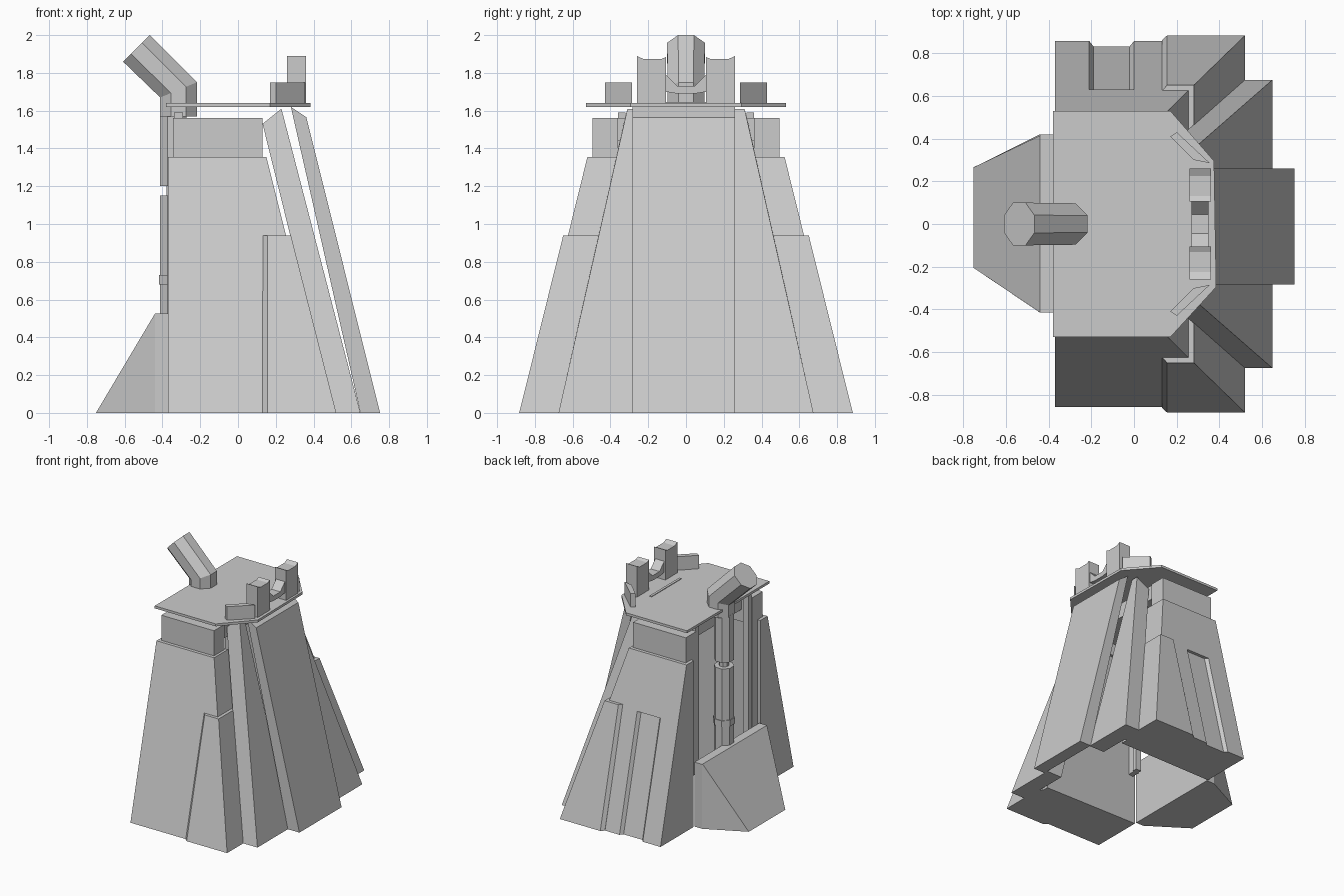
import bpy, bmesh
from math import cos, sin, pi, radians

if "Cube" in bpy.data.objects:
    bpy.data.objects.remove(bpy.data.objects["Cube"])


def build(name, rings):
    """Closed solid lofted through rings of equal point count."""
    bm = bmesh.new()
    vs = [[bm.verts.new(p) for p in r] for r in rings]
    n = len(rings[0])
    bm.faces.new(vs[0])
    bm.faces.new(vs[-1])
    for a, b in zip(vs, vs[1:]):
        for i in range(n):
            j = (i + 1) % n
            bm.faces.new((a[i], a[j], b[j], b[i]))
    bmesh.ops.recalc_face_normals(bm, faces=bm.faces)
    me = bpy.data.meshes.new(name)
    bm.to_mesh(me)
    bm.free()
    ob = bpy.data.objects.new(name, me)
    bpy.context.collection.objects.link(ob)
    return ob


def loft(name, low, z0, high, z1, s=1):
    """Two plan outlines at two heights, s flips y."""
    return build(name, [[(x, s * y, z0) for x, y in low],
                        [(x, s * y, z1) for x, y in high]])


def box(name, x0, x1, y0, y1, z0, z1, s=1):
    p = [(x0, y0), (x1, y0), (x1, y1), (x0, y1)]
    return loft(name, p, z0, p, z1, s)


def octagon(cx, z, flat, tilt=0.0):
    """Octagon ring of half width flat, tilted towards -x."""
    r = flat / cos(pi / 8)
    pts = []
    for i in range(8):
        a = pi / 8 + i * pi / 4
        u = r * cos(a)
        pts.append((cx + u * cos(tilt), r * sin(a), z + u * sin(tilt)))
    return pts


def wall_plan(z, notch):
    t = z / 1.355
    y, x = 0.857 - 0.335 * t, 0.49 - 0.34 * t
    outer = [(0, y), (-.02, y - .025), (-.19, y - .025), (-.21, y)] if notch else []
    return [(-.37, .43), (x, .44 - .1 * t), (x, y)] + outer + [(-.37, y)]


# Sloping side walls, the rear one with a shallow channel
loft("front_wall", wall_plan(0, False), 0, wall_plan(1.355, False), 1.355, -1)
loft("rear_wall_lower", wall_plan(0, True), 0, wall_plan(.92, True), .92)
loft("rear_wall_upper", wall_plan(.92, False), .92, wall_plan(1.355, False), 1.355)

for s, side in ((-1, "front"), (1, "rear")):
    # Corner buttress, collar above each wall and liner beside the recess
    loft(side + "_buttress",
         [(.13, .5), (.13, .859), (.155, .883), (.52, .883), (.52, .5)], 0,
         [(.13, .43), (.13, .622), (.155, .65), (.28, .65), (.28, .43)], .94, s)
    box(side + "_collar", -.345, .13, .36, .495, 1.34, 1.56, s)
    box(side + "_liner", -.34, -.29, .32, .36, .4, 1.59, s)
    box(side + "_liner_web", -.345, -.3, .36, .43, .4, 1.56, s)

    # Flank slabs either side of the centre slab
    build(side + "_flank_slab",
          [[(.51, s * y0, 0), (.648, s * y0, 0), (.23, s * y1, 1.61), (.13, s * y2, 1.53)]
           for y0, y1, y2 in ((.25, .25, .25), (.675, .31, .33))])

    # Angled guard block on the deck
    g = [(.17, .41), (.20, .43), (.355, .285), (.28, .30)]
    loft(side + "_guard", g, 1.64, g, 1.75, s)

    # Post with a raised outer lip
    prof = [(.105, 1.64), (.105, 1.885), (.13, 1.873), (.225, 1.873),
            (.26, 1.89), (.26, 1.64)]
    build(side + "_post", [[(x, s * y, z) for y, z in prof] for x in (.26, .36)])

# Narrow slab floating in front of the flanks
build("centre_slab", [[(.648, y, 0), (.752, y, 0), (.362, y, 1.565), (.28, y, 1.62)]
                      for y in (-.283, .26)])

# Ceiling of the hollow interior, under the deck
box("upper_core", -.25, .12, -.36, .36, 1.44, 1.56)

# Wedge foot on the left
foot = [(-.37, -.415), (-.37, .42), (-.44, .42), (-.44, -.415)]
base = foot[:3] + [(-.752, .265), (-.752, -.205)] + foot[3:]
top = foot[:3] + [(-.44, .414), (-.44, -.414)] + foot[3:]
loft("wedge_foot", base, 0, top, .525)

# Deck plate and thin strip
deck = [(-.38, -.53), (.17, -.53), (.385, -.295), (.375, .295), (.17, .53), (-.38, .53)]
loft("deck", deck, 1.62, deck, 1.64)
box("deck_strip", .173, .193, -.19, .195, 1.63, 1.645)

# Waisted strap between the posts
strap = [(-.105, 1.79), (-.045, 1.73), (.045, 1.73), (.105, 1.79),
         (.105, 1.70), (.045, 1.69), (-.045, 1.69), (-.105, 1.70)]
build("post_strap", [[(x, y, z) for y, z in strap] for x in (.27, .35)])

# Bent exhaust above the deck, mitred at the elbow
elbow = [(x, y, 1.71 + (x + .315) * .414) for x, y, z in octagon(-.315, 0, .097)]
build("exhaust", [octagon(-.315, 1.57, .097), elbow,
                  octagon(-.5375, 1.93, .1, radians(45))])

# Vertical pipe in sections down the recess
for i, (z0, z1, r) in enumerate([(.45, .68, .07), (.68, .73, .076), (.73, 1.15, .07),
                                 (1.15, 1.2, .035), (1.2, 1.58, .07)]):
    build("pipe_section_%d" % i, [octagon(-.343, z0, r), octagon(-.343, z1, r)])
